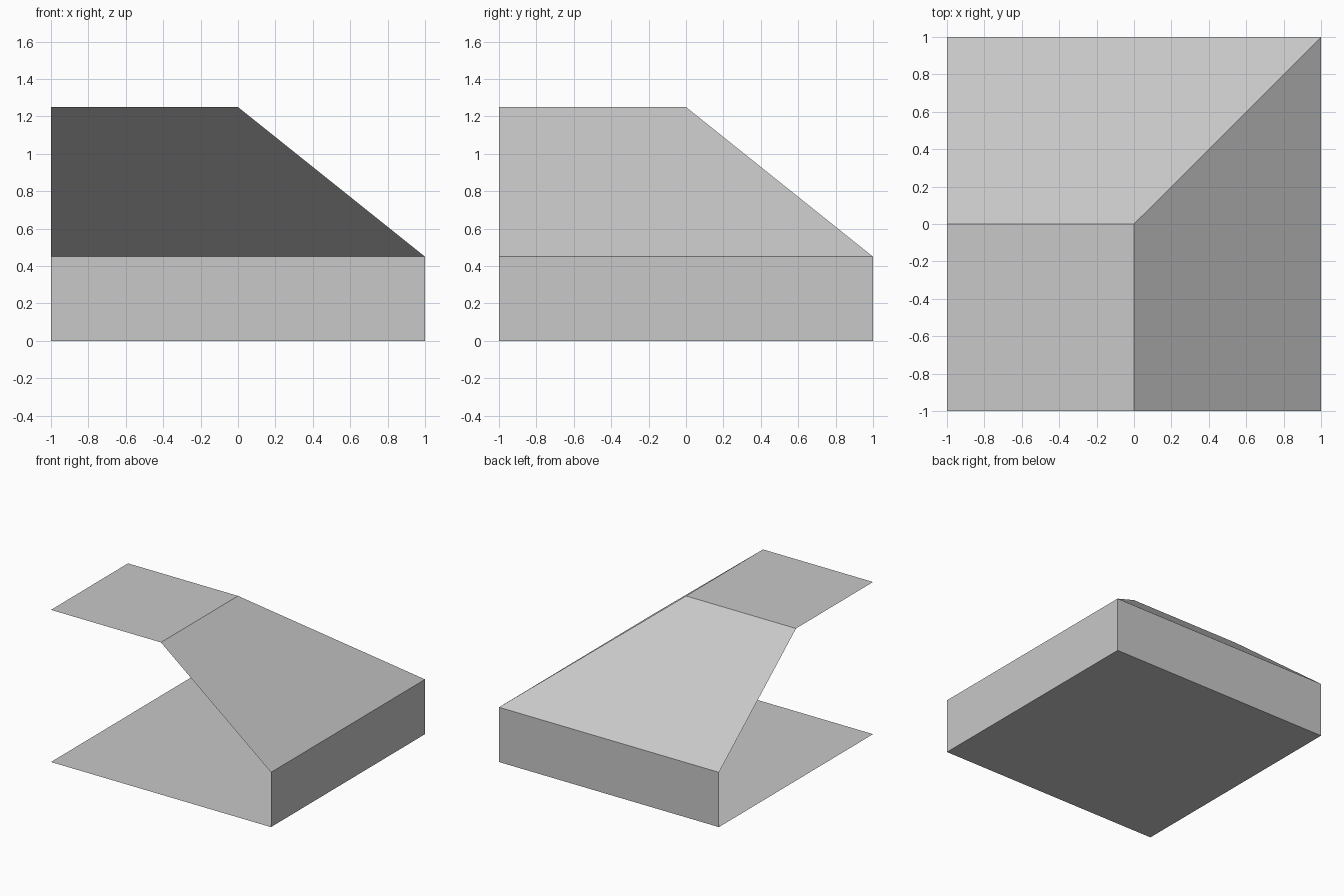
import bpy
from mathutils import Vector

cube = bpy.data.objects.get("Cube")
if cube:
    bpy.data.objects.remove(cube, do_unlink=True)

HALF = 1.0     # half width of the square floor
WALL = 0.45    # height of the upright walls
TOP = 1.25     # height of the flat roof

grey = bpy.data.materials.new("light_grey")
grey.use_nodes = True
colour = (0.58, 0.58, 0.58, 1)
grey.diffuse_color = colour
grey.node_tree.nodes["Principled BSDF"].inputs["Base Color"].default_value = colour


def panel(name, corners, outward):
    """One thin flat panel whose normal points outward."""
    mesh = bpy.data.meshes.new(name)
    mesh.from_pydata(corners, [], [range(len(corners))])
    if mesh.polygons[0].normal.dot(Vector(outward)) < 0:
        mesh.flip_normals()
    mesh.materials.append(grey)
    obj = bpy.data.objects.new(name, mesh)
    bpy.context.collection.objects.link(obj)


def square(low, high, z):
    return [(low, low, z), (high, low, z), (high, high, z), (low, high, z)]


def swap(corners):
    """Mirror across the diagonal x = y."""
    return [(y, x, z) for x, y, z in corners]


# Floor and quarter-size flat roof
panel("floor", square(-HALF, HALF, 0), (0, 0, -1))
panel("flat_roof", square(-HALF, 0, TOP), (0, 0, 1))

# Left wall and its roof slope; the back pair mirrors them over the diagonal
wall = [(HALF, -HALF, 0), (HALF, HALF, 0), (HALF, HALF, WALL), (HALF, -HALF, WALL)]
slope = [(HALF, -HALF, WALL), (HALF, HALF, WALL), (0, 0, TOP), (0, -HALF, TOP)]
panel("left_wall", wall, (1, 0, 0))
panel("left_roof_slope", slope, (1, 0, 1))
panel("back_wall", swap(wall), (0, 1, 0))
panel("back_roof_slope", swap(slope), (0, 1, 1))
